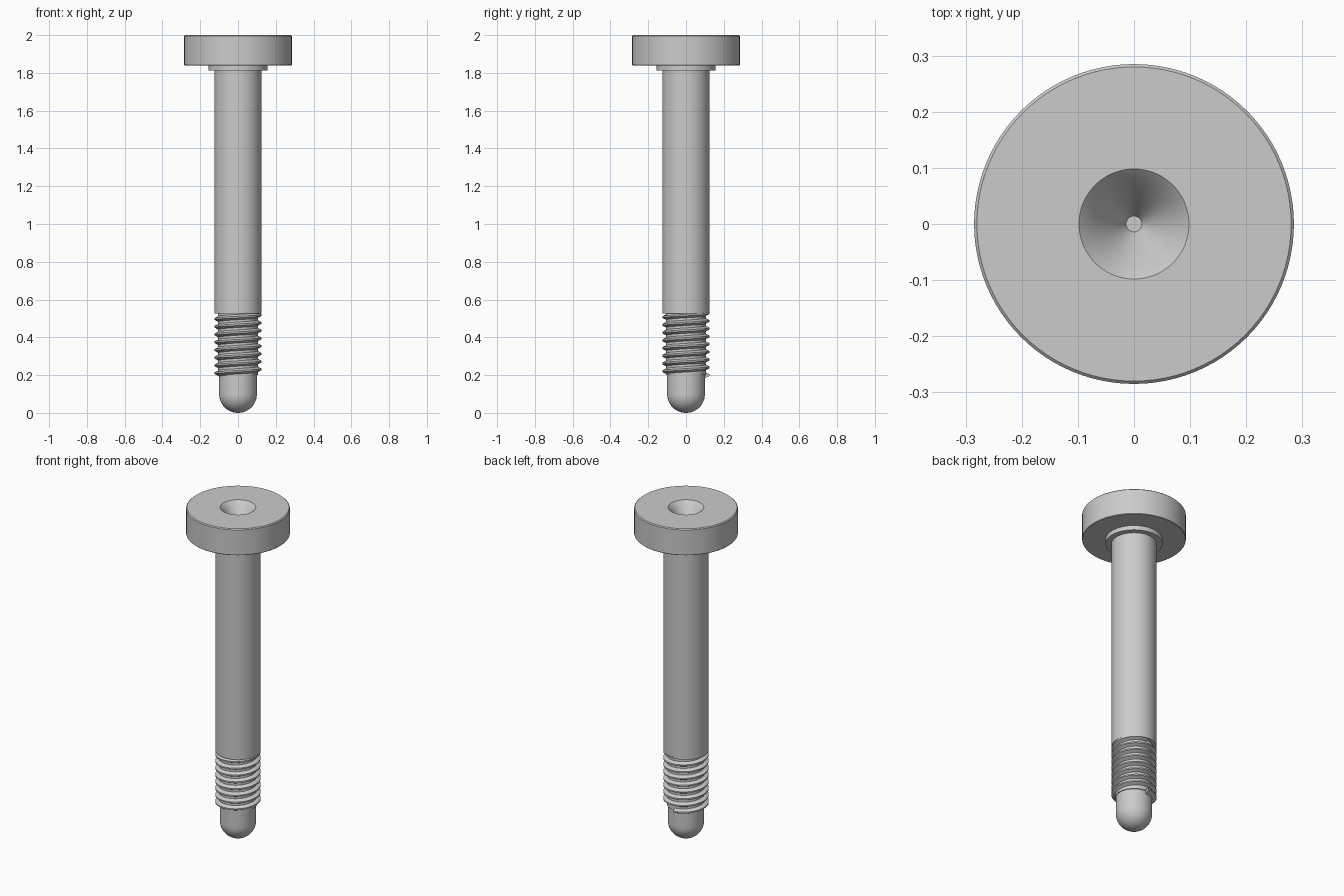
import bpy, bmesh, math

cube = bpy.data.objects.get("Cube")
if cube:
    bpy.data.objects.remove(cube, do_unlink=True)

SEGMENTS = 96

steel = bpy.data.materials.new("plain grey steel")
steel.use_nodes = True
grey = (0.6, 0.6, 0.6, 1)
steel.diffuse_color = grey
steel.node_tree.nodes["Principled BSDF"].inputs["Base Color"].default_value = grey


def finish(name, bm, angle):
    bmesh.ops.recalc_face_normals(bm, faces=bm.faces)
    mesh = bpy.data.meshes.new(name)
    bm.to_mesh(mesh)
    bm.free()
    mesh.materials.append(steel)
    obj = bpy.data.objects.new(name, mesh)
    bpy.context.collection.objects.link(obj)
    bpy.ops.object.select_all(action='DESELECT')
    obj.select_set(True)
    bpy.context.view_layer.objects.active = obj
    bpy.ops.object.shade_smooth_by_angle(angle=math.radians(angle))
    return obj


def lathe(name, profile):
    """Spin (radius, height) points around the z axis."""
    bm = bmesh.new()
    verts = [bm.verts.new((r, 0, z)) for r, z in profile]
    edges = [bm.edges.new(pair) for pair in zip(verts, verts[1:])]
    bmesh.ops.spin(bm, geom=verts + edges, cent=(0, 0, 0), axis=(0, 0, 1),
                   angle=math.tau, steps=SEGMENTS, use_merge=True)
    bmesh.ops.remove_doubles(bm, verts=bm.verts, dist=1e-5)
    return finish(name, bm, 30)


def helix(name, section, start, turns, bottom, pitch):
    """Sweep a closed (radius, height) section along a right-hand helix."""
    bm = bmesh.new()
    rings = []
    for i in range(int(turns * SEGMENTS) + 1):
        t = i / SEGMENTS
        a = start + t * math.tau
        rings.append([bm.verts.new((r * math.cos(a), r * math.sin(a),
                                    bottom + t * pitch + z))
                      for r, z in section])
    n = len(section)
    for low, high in zip(rings, rings[1:]):
        for k in range(n):
            j = (k + 1) % n
            bm.faces.new((low[k], low[j], high[j], high[k]))
    bm.faces.new(rings[0])
    bm.faces.new(rings[-1])
    return finish(name, bm, 25)


# Head with a stepped centre hole in the top and a collar beneath
lathe("head", [(0, 1.875), (0.014, 1.875), (0.07, 1.972), (0.098, 2.0),
               (0.28, 2.0), (0.285, 1.995), (0.285, 1.843), (0.282, 1.84),
               (0.157, 1.84), (0.157, 1.813), (0, 1.813)])

# Plain shank
lathe("shank", [(0, 1.82), (0.124, 1.82), (0.124, 0.525), (0, 0.525)])

# Thread core
lathe("thread_core", [(0, 0.53), (0.105, 0.53), (0.105, 0.2), (0, 0.2)])

# Rounded pilot tip
TIP = 0.1
dome = [(TIP * math.cos(a), TIP - TIP * math.sin(a))
        for a in (math.pi / 2 * i / 16 for i in range(16))]
lathe("pilot_tip", [(0, 0.21), (TIP, 0.21)] + dome + [(0, 0)])

# Helical thread ridge
helix("thread", [(0.1, -0.017), (0.125, -0.004), (0.125, 0.004), (0.1, 0.017)],
      math.pi / 2, 8, 0.2, 0.041)
